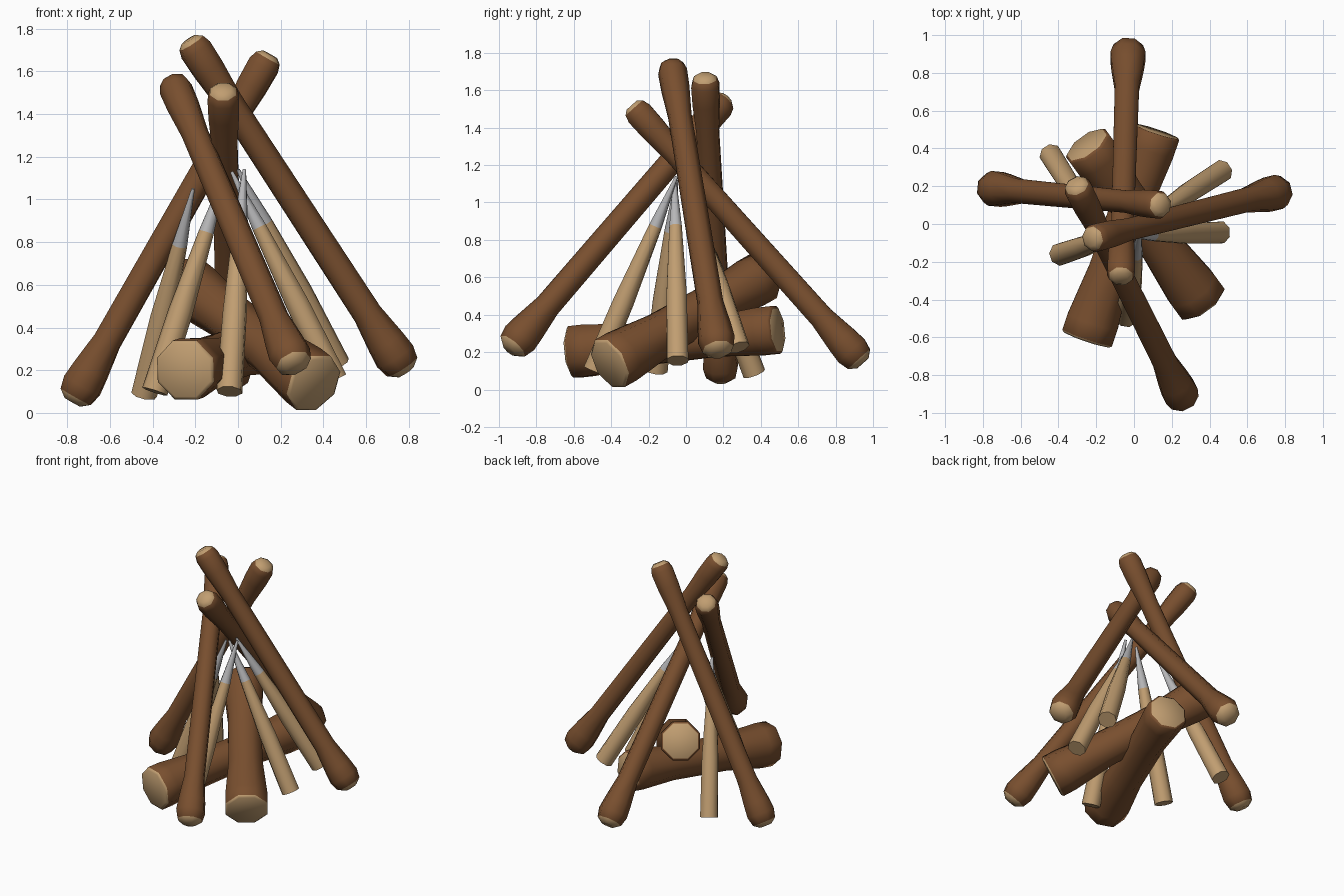
import bpy, bmesh, math
from mathutils import Vector

if "Cube" in bpy.data.objects:
    bpy.data.objects.remove(bpy.data.objects["Cube"])


def material(name, rgb):
    m = bpy.data.materials.new(name)
    m.diffuse_color = (*rgb, 1)
    m.use_nodes = True
    m.node_tree.nodes["Principled BSDF"].inputs["Base Color"].default_value = m.diffuse_color
    return m


BARK = material("brown bark", (0.19, 0.078, 0.028))
WOOD = material("tan cut wood", (0.53, 0.34, 0.165))
STEEL = material("grey tip", (0.47, 0.47, 0.48))


def lathe(name, start, end, profile, mats, sides=8, angle=50):
    """Turned shape from start to end; profile rows are
    (distance, radius, material of the band above). Negative distance counts from the end."""
    start, end = Vector(start), Vector(end)
    length = (end - start).length
    rot = (end - start).to_track_quat('Z', 'Y')
    bm = bmesh.new()
    rings = []
    for d, r, _ in profile:
        z = d if d >= 0 else length + d
        rings.append([bm.verts.new(start + rot @ Vector((
            r * math.cos((i + 0.5) * math.tau / sides),
            r * math.sin((i + 0.5) * math.tau / sides), z))) for i in range(sides)])
    for k in range(len(rings) - 1):
        for i in range(sides):
            j = (i + 1) % sides
            f = bm.faces.new((rings[k][i], rings[k][j], rings[k + 1][j], rings[k + 1][i]))
            f.material_index = profile[k][2]
    bm.faces.new(rings[0][::-1]).material_index = profile[0][2]
    bm.faces.new(rings[-1]).material_index = profile[-1][2]
    bmesh.ops.recalc_face_normals(bm, faces=bm.faces)
    me = bpy.data.meshes.new(name)
    bm.to_mesh(me)
    bm.free()
    for m in mats:
        me.materials.append(m)
    ob = bpy.data.objects.new(name, me)
    bpy.context.collection.objects.link(ob)
    bpy.ops.object.select_all(action='DESELECT')
    ob.select_set(True)
    bpy.context.view_layer.objects.active = ob
    bpy.ops.object.shade_smooth_by_angle(angle=math.radians(angle))
    return ob


# Long leaning poles with flared, domed ends
pole_profile = [(0, 0.045, 1), (0.03, 0.085, 0), (0.09, 0.1, 0), (0.17, 0.092, 0),
                (0.33, 0.07, 0), (-0.35, 0.064, 0), (-0.17, 0.077, 0),
                (-0.06, 0.079, 0), (-0.02, 0.066, 1), (-0.0001, 0.04, 1)]
poles = [((0.785, 0.175, 0.19), (-0.23, -0.08, 1.75)),
         ((-0.775, 0.19, 0.05), (0.15, 0.10, 1.68)),
         ((0.27, -0.945, 0.21), (-0.31, 0.215, 1.56)),
         ((-0.03, 0.945, 0.14), (-0.07, -0.29, 1.52))]
for n, (a, b) in enumerate(poles):
    lathe(f"leaning_pole_{n + 1}", a, b, pole_profile, [BARK, WOOD], angle=46)

# Thick crossed logs at the base
log_profile = [(0, 0.135, 1), (0.012, 0.15, 0), (0.1, 0.15, 0), (0.38, 0.122, 0),
               (-0.35, 0.117, 0), (-0.1, 0.138, 0), (-0.012, 0.138, 0),
               (-0.0001, 0.125, 1)]
logs = [((-0.25, -0.61, 0.2), (0.12, 0.49, 0.32)),
        ((0.36, -0.415, 0.135), (-0.25, 0.42, 0.61))]
for n, (a, b) in enumerate(logs):
    lathe(f"base_log_{n + 1}", a, b, log_profile, [BARK, WOOD])

# Tapered stakes with grey points
stake_profile = [(0, 0.062, 0), (0.4, 0.058, 0), (-0.29, 0.036, 1), (-0.0001, 0.008, 1)]
stakes = [((-0.04, -0.49, 0.1), (0.03, -0.05, 1.14)),
          ((0.455, -0.045, 0.155), (-0.03, -0.06, 1.13)),
          ((0.465, 0.28, 0.225), (0.0, -0.02, 1.14)),
          ((-0.39, -0.16, 0.1), (-0.06, -0.05, 1.12)),
          ((-0.44, 0.365, 0.085), (-0.21, 0.0, 1.05))]
for n, (a, b) in enumerate(stakes):
    lathe(f"pointed_stake_{n + 1}", a, b, stake_profile, [WOOD, STEEL])
